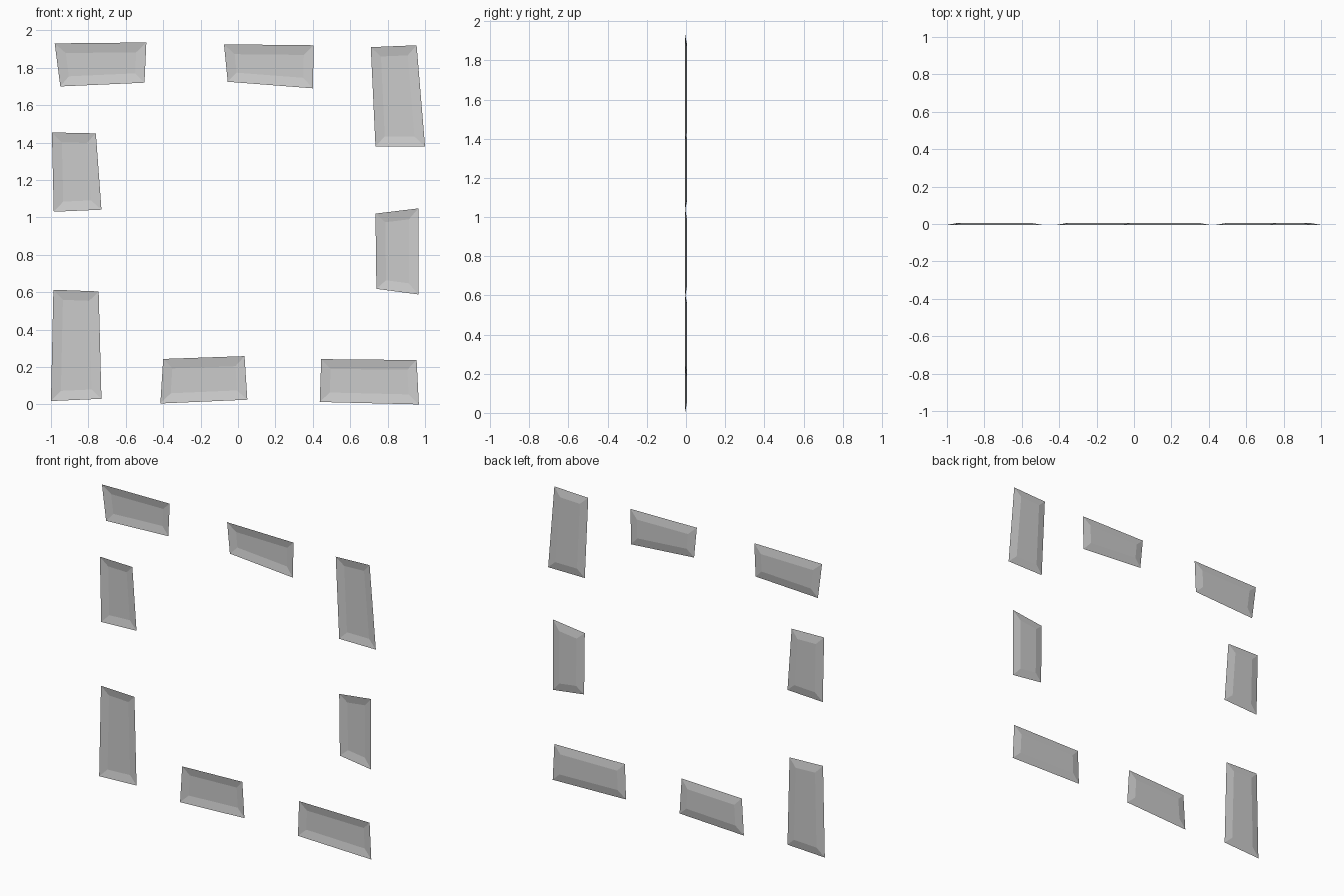
import bpy, bmesh

if "Cube" in bpy.data.objects:
    bpy.data.objects.remove(bpy.data.objects["Cube"])

DEPTH = 0.005   # half of the total thickness
BEVEL = 0.052   # width of the sloping rim

# Outer corners (x, z) of each slab, in ring order
SLABS = {
    "top_left_slab": [(-0.98, 1.93), (-0.49, 1.935), (-0.50, 1.72), (-0.95, 1.70)],
    "top_middle_slab": [(-0.075, 1.925), (0.405, 1.92), (0.40, 1.69), (-0.055, 1.725)],
    "top_right_slab": [(0.71, 1.91), (0.955, 1.92), (1.0, 1.38), (0.735, 1.38)],
    "right_slab": [(0.735, 1.02), (0.965, 1.048), (0.965, 0.588), (0.74, 0.618)],
    "bottom_right_slab": [(0.445, 0.242), (0.955, 0.237), (0.967, 0.0), (0.437, 0.013)],
    "bottom_middle_slab": [(-0.40, 0.243), (0.035, 0.258), (0.05, 0.025), (-0.415, 0.005)],
    "bottom_left_slab": [(-0.987, 0.613), (-0.745, 0.604), (-0.73, 0.03), (-1.0, 0.018)],
    "left_slab": [(-0.995, 1.454), (-0.76, 1.449), (-0.73, 1.041), (-0.985, 1.03)],
}


def slab(name, corners):
    """Thin open shell: outer rim in front, inset panel pushed to the back."""
    bm = bmesh.new()
    panel = bm.faces.new([bm.verts.new((x, -DEPTH, z)) for x, z in corners])
    bm.normal_update()
    bmesh.ops.inset_individual(bm, faces=[panel], thickness=BEVEL, use_even_offset=True)
    for v in panel.verts:
        v.co.y = DEPTH
    bm.normal_update()
    mesh = bpy.data.meshes.new(name)
    bm.to_mesh(mesh)
    bm.free()
    bpy.context.collection.objects.link(bpy.data.objects.new(name, mesh))


for name, corners in SLABS.items():
    slab(name, corners)
